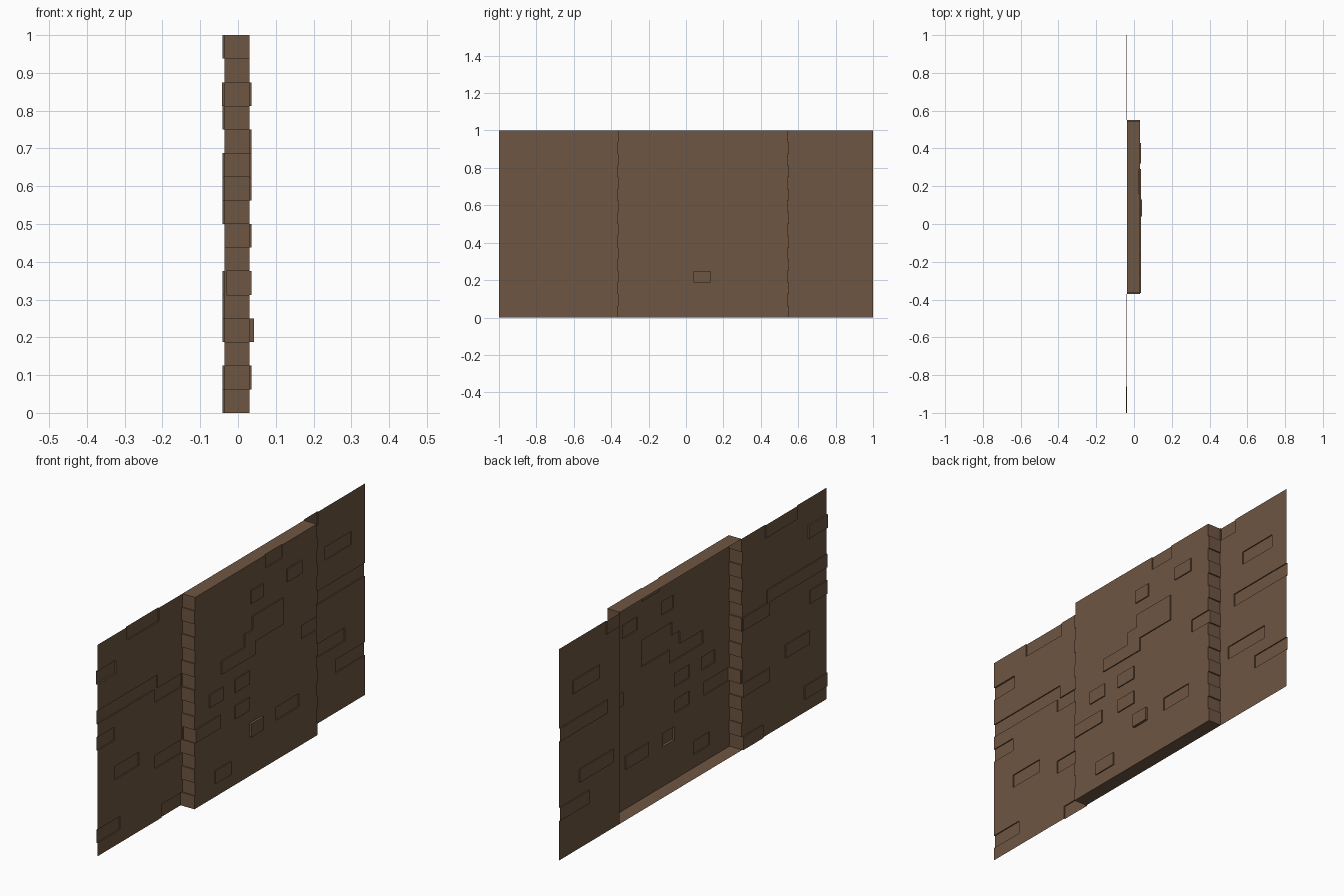
import bpy, bmesh

if "Cube" in bpy.data.objects:
    bpy.data.objects.remove(bpy.data.objects["Cube"])

ROWS = 16                       # brick courses
OUTER, PIER = -0.036, 0.031     # depth (x) of the side panels and the central pier
Y0, Y1 = -0.37, 0.55            # pier extent

# Bricks that sit out of plane: (course from the bottom, y start, y end, x offset)
S = 0.005
BRICKS = [
    # left panel
    (15, -.78, -.54, -S), (13, -1, -.86, -.007), (10, -1, -.55, -S), (8, -1, -.87, -S),
    (9, -.57, Y0, -S), (5, -.87, -.69, -S), (4, -.57, Y0, -S), (0, -.52, Y0, -S),
    (1, -1, -.83, -S),
    # pier
    (13, .05, .14, S), (15, .16, .29, -S), (13, .32, .43, S), (10, .0, .29, S),
    (8, .43, Y1, -S), (9, -.17, .08, S), (7, -.26, -.16, S), (7, -.07, .04, S),
    (5, -.07, .04, S), (5, Y0, -.18, S), (3, .04, .13, .012), (3, .24, .41, -S),
    (1, -.22, -.10, S), (11, .06, .29, S),
    # right panel
    (15, Y1, .65, -S), (9, .64, 1, -S), (5, .60, .85, -S), (3, .78, 1, -S),
    (12, .70, .90, -S),
]


def pier_edges(row):
    """Alternate courses toothed slightly at the pier corners."""
    d = 0.006 * (row % 2)
    return Y0 + d, Y1 - d


def depth(row, y):
    a, b = pier_edges(row)
    x = PIER if a < y < b else OUTER
    return x + sum(o for r, p, q, o in BRICKS if r == row and p < y < q)


cuts = {-1.0, 1.0}
for r in (0, 1):
    cuts.update(pier_edges(r))
for _, p, q, _ in BRICKS:
    cuts.update((float(p), float(q)))
cuts = sorted(cuts)
spans = list(zip(cuts, cuts[1:]))
grid = [[depth(r, (a + b) / 2) for a, b in spans] for r in range(ROWS)]

bm = bmesh.new()


def quad(*pts):
    bm.faces.new([bm.verts.new(p) for p in pts])


for r in range(ROWS):
    z0, z1 = r / ROWS, (r + 1) / ROWS
    for i, (a, b) in enumerate(spans):
        x = grid[r][i]
        # brick face
        quad((x, a, z0), (x, b, z0), (x, b, z1), (x, a, z1))
        # upright return to the next brick
        if i + 1 < len(spans) and abs(grid[r][i + 1] - x) > 1e-5:
            n = grid[r][i + 1]
            quad((x, b, z0), (n, b, z0), (n, b, z1), (x, b, z1))
        # ledge to the course above
        if r + 1 < ROWS and abs(grid[r + 1][i] - x) > 1e-5:
            n = grid[r + 1][i]
            quad((x, a, z1), (x, b, z1), (n, b, z1), (n, a, z1))
        # pier caps, top and bottom
        if x > 0 and r == 0:
            quad((OUTER, a, 0), (OUTER, b, 0), (x, b, 0), (x, a, 0))
        if x > 0 and r == ROWS - 1:
            quad((OUTER, a, 1), (x, a, 1), (x, b, 1), (OUTER, b, 1))

bmesh.ops.remove_doubles(bm, verts=bm.verts, dist=1e-5)
bmesh.ops.recalc_face_normals(bm, faces=bm.faces)
# the open sheet should face +x
if sum(f.normal.x * f.calc_area() for f in bm.faces) < 0:
    bmesh.ops.reverse_faces(bm, faces=bm.faces)

mesh = bpy.data.meshes.new("brick_wall")
bm.to_mesh(mesh)
bm.free()
mat = bpy.data.materials.new("brown brick")
mat.diffuse_color = (0.157, 0.092, 0.054, 1)
mat.use_nodes = True
mat.node_tree.nodes["Principled BSDF"].inputs["Base Color"].default_value = mat.diffuse_color
mesh.materials.append(mat)
bpy.context.collection.objects.link(bpy.data.objects.new("brick_wall", mesh))
